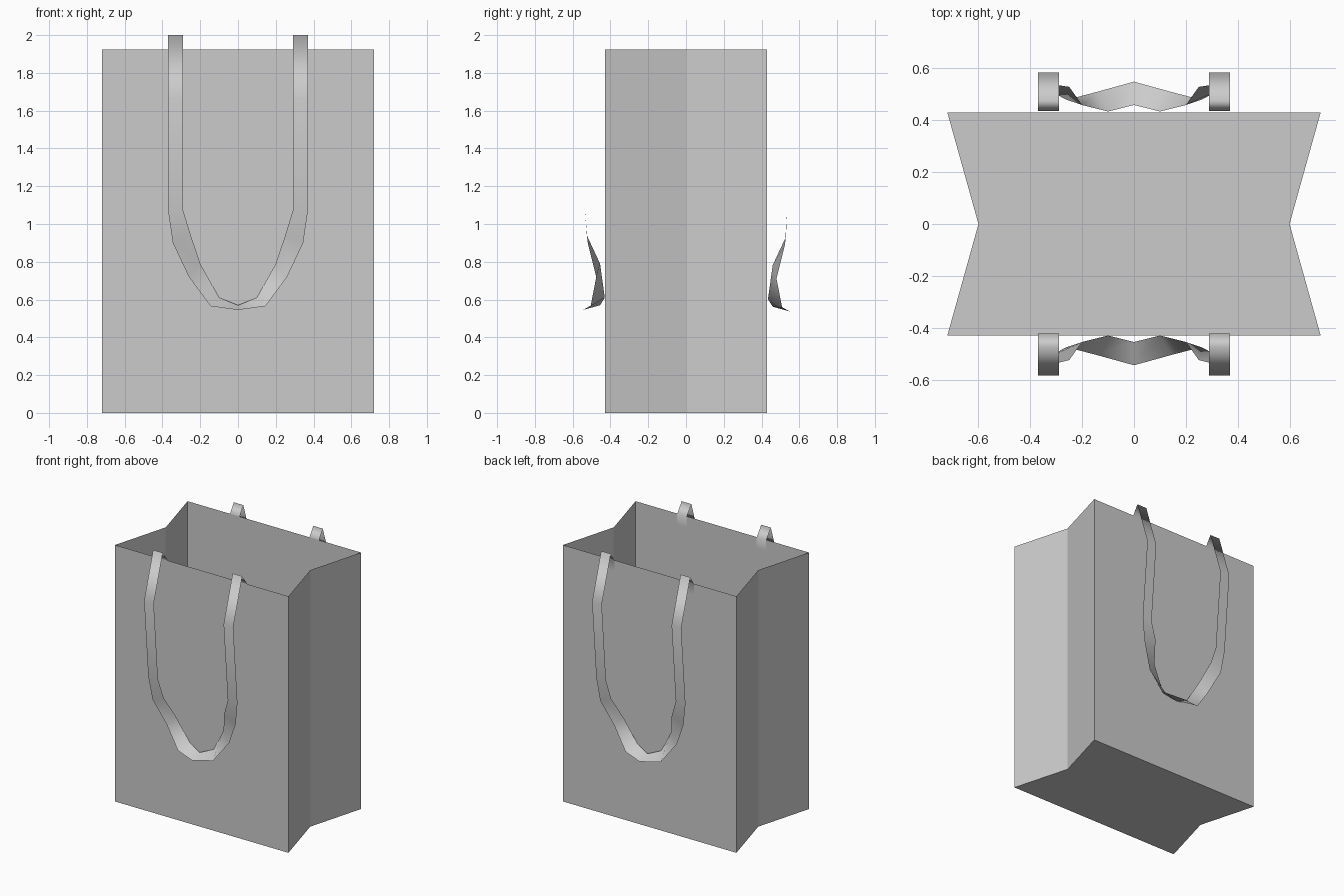
import bpy

if "Cube" in bpy.data.objects:
    bpy.data.objects.remove(bpy.data.objects["Cube"])

# half-width at the faces, half-width at the gusset fold, half-depth, height
W, FOLD, D, H = 0.72, 0.60, 0.43, 1.925


def mesh_object(name, verts, faces, smooth=False):
    mesh = bpy.data.meshes.new(name)
    mesh.from_pydata(verts, [], faces)
    mesh.validate()
    mesh.shade_smooth() if smooth else mesh.shade_flat()
    obj = bpy.data.objects.new(name, mesh)
    bpy.context.collection.objects.link(obj)
    return obj


# Open paper bag with inward-folded side gussets
outline = [(-W, -D), (W, -D), (FOLD, 0), (W, D), (-W, D), (-FOLD, 0)]
n = len(outline)
verts = [(x, y, z) for z in (0, H) for x, y in outline]
faces = [(i, (i + 1) % n, n + (i + 1) % n, n + i) for i in range(n)]
faces.append(tuple(reversed(range(n))))
mesh_object("bag_body", verts, faces)


# Ribbon handle: half path as (inner edge, outer edge), y measured outward
def handle(name, side, tab_y, dy, dz):
    strip = [((0.29, y, z), (0.37, y, z)) for y, z in
             [(tab_y, 1.845), (tab_y, 1.925), (0.478, 2.0 + dz),
              (0.585, 1.66 + dz), (0.535, 1.07 + dz)]]
    lower = [((0.25, 0.525, 0.94), (0.345, 0.52, 0.90)),
             ((0.20, 0.455, 0.79), (0.26, 0.475, 0.72)),
             ((0.10, 0.430, 0.61), (0.145, 0.505, 0.565)),
             ((0.0, 0.455, 0.57), (0.0, 0.545, 0.545))]
    strip += [tuple((x, y + dy, z + dz) for x, y, z in pair) for pair in lower]
    # mirror the half strip about the centre point
    strip += [tuple((-x, y, z) for x, y, z in pair)
              for pair in reversed(strip[:-1])]
    pts = [(x, side * y, z) for pair in strip for x, y, z in pair]
    quads = [(2 * i, 2 * i + 1, 2 * i + 3, 2 * i + 2)
             for i in range(len(strip) - 1)]
    if side > 0:
        quads = [q[::-1] for q in quads]
    mesh_object(name, pts, quads, smooth=True)


# Front tabs sit inside the wall, back tabs just outside it
handle("front_handle", -1, 0.423, 0.0, 0.0)
handle("back_handle", 1, 0.435, 0.004, -0.008)
